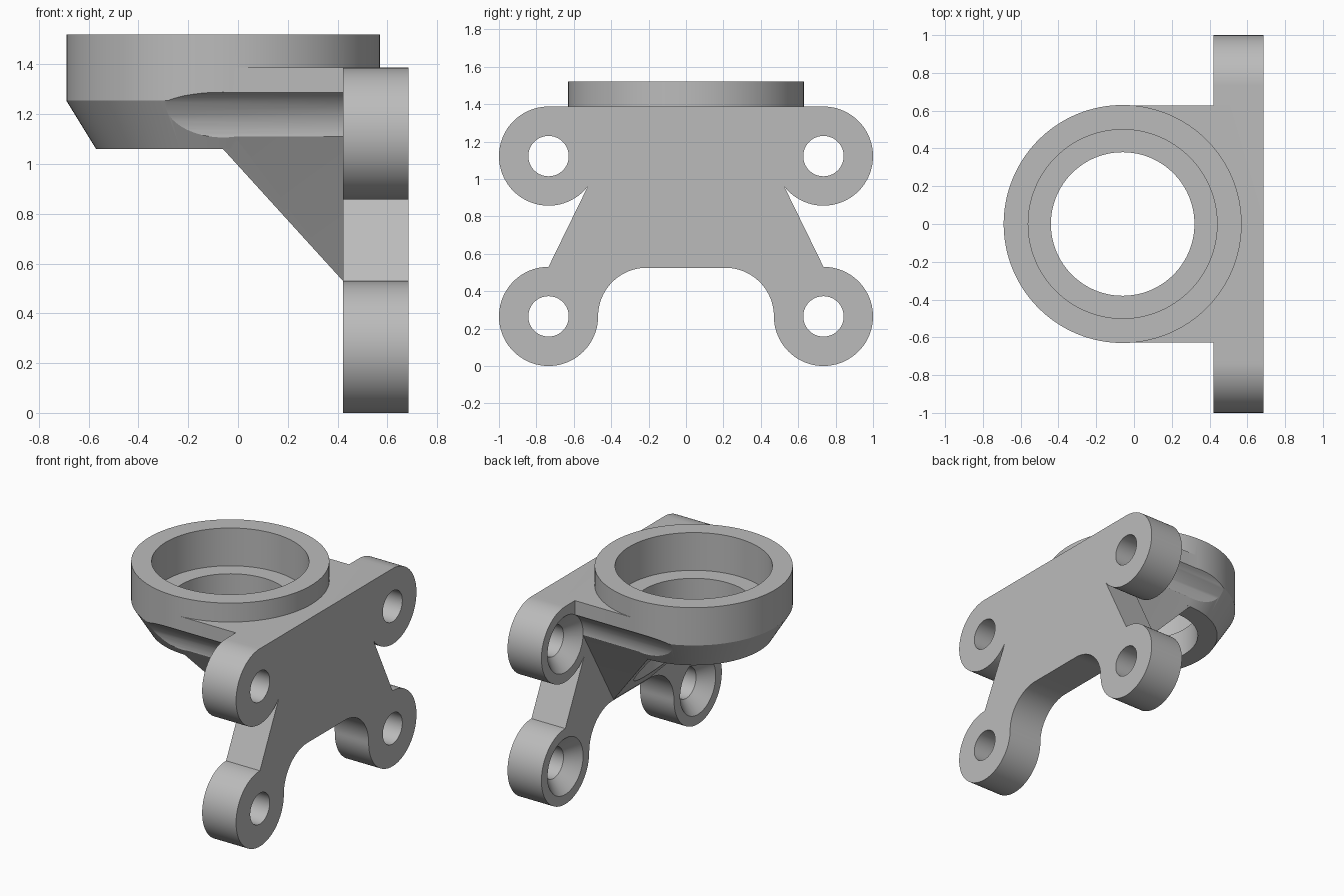
import bpy, bmesh
from math import sin, cos, radians, pi
from mathutils import Matrix, Vector

cube = bpy.data.objects.get("Cube")
if cube:
    bpy.data.objects.remove(cube, do_unlink=True)

gray = bpy.data.materials.new("plain_gray")
gray.use_nodes = True
COLOR = (0.5, 0.5, 0.5, 1)
gray.diffuse_color = COLOR
gray.node_tree.nodes["Principled BSDF"].inputs["Base Color"].default_value = COLOR

CUP_X, LUG_Y, LUG_R = -0.06, 0.735, 0.265
LUG_LOW, LUG_HIGH, TOP = 0.265, 1.122, 1.387
BACK, FRONT = 0.422, 0.685      # mounting plate faces along x


def add_object(name, bm):
    bmesh.ops.recalc_face_normals(bm, faces=bm.faces)
    mesh = bpy.data.meshes.new(name)
    bm.to_mesh(mesh)
    bm.free()
    mesh.materials.append(gray)
    obj = bpy.data.objects.new(name, mesh)
    bpy.context.collection.objects.link(obj)
    return obj


def prism(name, points, offset):
    """Extrude a closed 3D outline along an offset."""
    bm = bmesh.new()
    face = bm.faces.new([bm.verts.new(p) for p in points])
    out = bmesh.ops.extrude_face_region(bm, geom=[face])
    verts = [v for v in out["geom"] if isinstance(v, bmesh.types.BMVert)]
    bmesh.ops.translate(bm, verts=verts, vec=Vector(offset))
    return add_object(name, bm)


def lathe(name, profile, matrix, steps=96):
    """Turn a solid whose (radius, height) profile starts and ends off axis."""
    bm = bmesh.new()
    rings = [[bm.verts.new(matrix @ Vector((r * cos(2 * pi * i / steps),
                                            r * sin(2 * pi * i / steps), h)))
              for i in range(steps)] for r, h in profile]
    for a, b in zip(rings, rings[1:]):
        for i in range(steps):
            j = (i + 1) % steps
            bm.faces.new((a[i], a[j], b[j], b[i]))
    bm.faces.new(rings[0])
    bm.faces.new(rings[-1])
    return add_object(name, bm)


def combine(target, other, operation):
    mod = target.modifiers.new("combine", "BOOLEAN")
    mod.operation, mod.solver, mod.object = operation, "EXACT", other
    bpy.context.view_layer.objects.active = target
    bpy.ops.object.modifier_apply(modifier=mod.name)
    bpy.data.objects.remove(other, do_unlink=True)


def arc(cy, cz, r, start, end, steps=24):
    angles = [radians(start + (end - start) * i / steps) for i in range(steps + 1)]
    return [(cy + r * cos(a), cz + r * sin(a)) for a in angles]


def mirrored(half):
    return half + [(-y, z) for y, z in reversed(half)]


# Mounting plate with four round lugs and an arched lower edge
half = arc(0.21, LUG_LOW, 0.26, 90, 0)
half += arc(LUG_Y, LUG_LOW, LUG_R, 180, 450, 60)[1:]
half += arc(LUG_Y, LUG_HIGH, LUG_R, 217.5, 450, 60)
bracket = prism("bracket", [(BACK, y, z) for y, z in mirrored(half)],
                (FRONT - BACK, 0, 0))

# Tapered gusset, trimmed by the slanted underside
section = mirrored([(0.2, 0.53), (0.535, 1.105), (0.628, 1.25), (0.628, TOP)])
gusset = prism("gusset", [(CUP_X, y, z) for y, z in section], (0.56, 0, 0))
side = [(CUP_X, 1.06), (BACK, 0.53), (0.6, 0.5), (0.6, 1.6), (CUP_X, 1.6)]
trim = prism("gusset_trim", [(x, -1, z) for x, z in side], (0, 2, 0))
combine(gusset, trim, "INTERSECT")
combine(bracket, gusset, "UNION")

# Cup with a chamfered base
at_cup = Matrix.Translation((CUP_X, 0, 0))
cup = lathe("cup", [(0.51, 1.06), (0.63, 1.255), (0.63, 1.52)], at_cup, 128)
combine(bracket, cup, "UNION")

# Stepped bore through cup and gusset
bore = lathe("bore", [(0.38, 0.3), (0.38, 1.255), (0.5, 1.255), (0.5, 1.7)],
             at_cup, 128)
combine(bracket, bore, "DIFFERENCE")

# Countersunk screw holes, with head clearance grooves behind them
for y in (-LUG_Y, LUG_Y):
    for z in (LUG_LOW, LUG_HIGH):
        axis = Matrix.Translation((0, y, z)) @ Matrix.Rotation(pi / 2, 4, "Y")
        screw = lathe("screw_cutter", [(0.197, -1), (0.197, BACK),
                      (0.108, BACK + 0.09), (0.108, 1)], axis, 64)
        combine(bracket, screw, "DIFFERENCE")

bpy.ops.object.select_all(action="DESELECT")
bracket.select_set(True)
bpy.context.view_layer.objects.active = bracket
bpy.ops.object.shade_smooth_by_angle(angle=radians(20))
